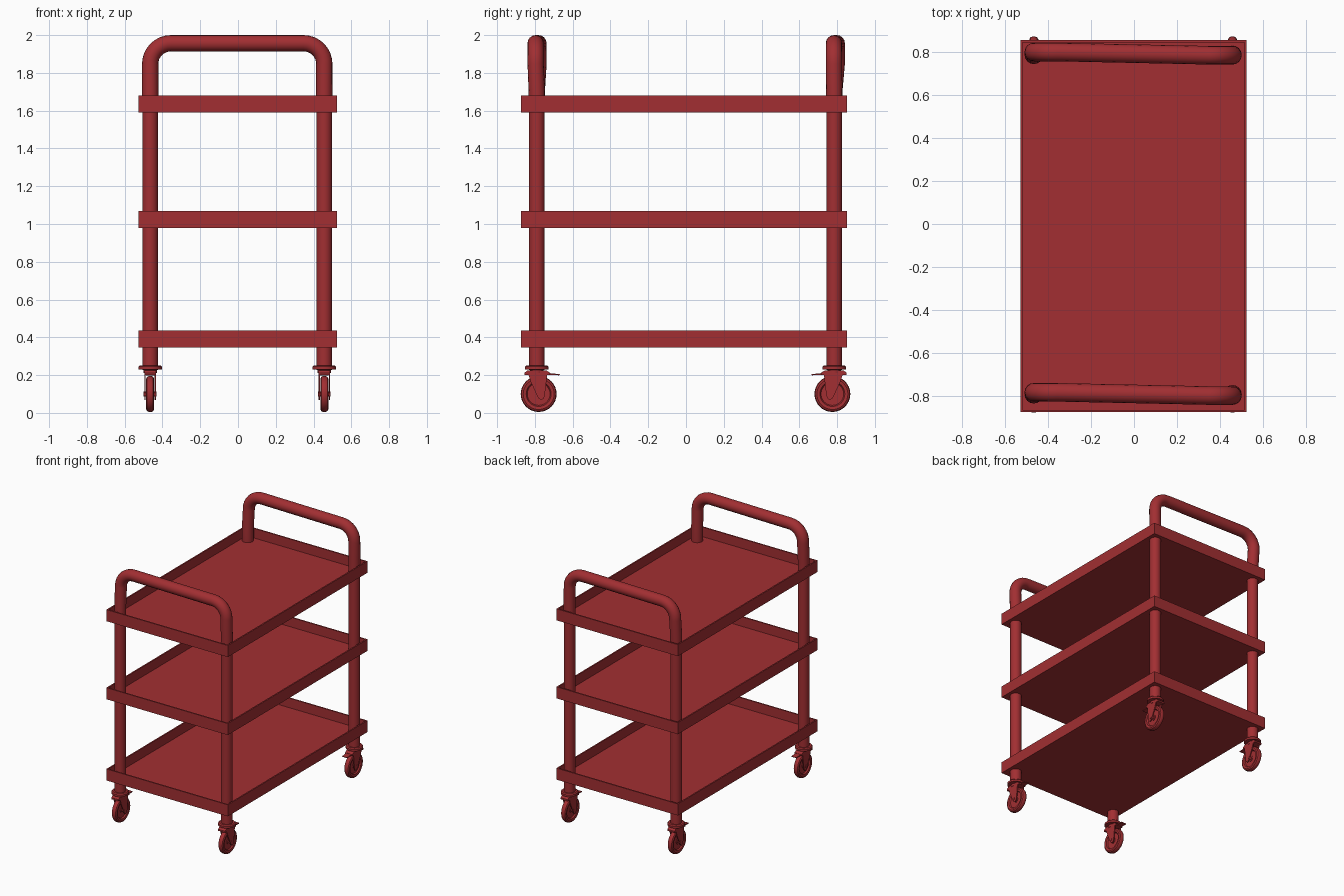
import bpy, bmesh, math
from mathutils import Vector

if "Cube" in bpy.data.objects:
    bpy.data.objects.remove(bpy.data.objects["Cube"])

red = bpy.data.materials.new("red_paint")
red.diffuse_color = (0.36, 0.028, 0.032, 1)
red.use_nodes = True
red.node_tree.nodes["Principled BSDF"].inputs["Base Color"].default_value = red.diffuse_color
LEG_X = (-0.465, 0.457)
LEG_Y = (-0.79, 0.785)


def finish(bm, name, smooth=True):
    bmesh.ops.recalc_face_normals(bm, faces=bm.faces)
    me = bpy.data.meshes.new(name)
    bm.to_mesh(me)
    bm.free()
    ob = bpy.data.objects.new(name, me)
    bpy.context.collection.objects.link(ob)
    me.materials.append(red)
    if smooth:
        bpy.ops.object.select_all(action='DESELECT')
        ob.select_set(True)
        bpy.context.view_layer.objects.active = ob
        bpy.ops.object.shade_smooth_by_angle(angle=math.radians(35))
    return ob


def lathe(name, profile, origin, axis='Z', steps=32):
    """Spin (radius, height) points around an axis through origin."""
    bm = bmesh.new()
    vs = [bm.verts.new((r, 0, h)) for r, h in profile]
    es = [bm.edges.new(p) for p in zip(vs, vs[1:])]
    bmesh.ops.spin(bm, geom=vs + es, cent=(0, 0, 0), axis=(0, 0, 1),
                   angle=2 * math.pi, steps=steps)
    bmesh.ops.remove_doubles(bm, verts=bm.verts, dist=1e-5)
    for v in bm.verts:
        x, y, z = v.co
        v.co = Vector(origin) + (Vector((z, x, y)) if axis == 'X' else v.co)
    return finish(bm, name)


def plate(name, outline, x0, x1, origin, flip=1):
    """Extrude a (y, z) outline from x0 to x1."""
    bm = bmesh.new()
    ox, oy, oz = origin
    f = bm.faces.new([bm.verts.new((ox + x0, oy + flip * y, oz + z)) for y, z in outline])
    ext = bmesh.ops.extrude_face_region(bm, geom=[f], use_keep_orig=True)
    for v in ext['geom']:
        if isinstance(v, bmesh.types.BMVert):
            v.co.x += x1 - x0
    return finish(bm, name)


def tray(name, z):
    x0, x1, y0, y1, h, wall = -0.527, 0.523, -0.873, 0.853, 0.09, 0.015
    bm = bmesh.new()
    bmesh.ops.create_cube(bm, size=1)
    for v in bm.verts:
        v.co = (x0 if v.co.x < 0 else x1, y0 if v.co.y < 0 else y1, z + (h if v.co.z > 0 else 0))
    top = max(bm.faces, key=lambda f: f.calc_center_median().z)
    bmesh.ops.inset_region(bm, faces=[top], thickness=wall)
    # push the inset panel down to form the tray floor
    ext = bmesh.ops.extrude_discrete_faces(bm, faces=[top])
    floor = ext['faces'][0]
    rim = [f for f in bm.faces if f is not floor]
    for v in floor.verts:
        v.co.z -= h - 0.015
    finish(bm, name, smooth=False)


def handle(name, y_left, y_right, y_leg):
    """Bent tube over a pair of legs, slightly skewed in plan."""
    xl, xr, top, r = LEG_X[0], LEG_X[1], 1.957, 0.11
    pts = [(xl, y_leg, 1.62), (xl, y_leg, 1.70)]
    for i in range(9):
        a = math.pi - i * math.pi / 16
        pts.append((xl + r + r * math.cos(a), y_left, top - r + r * math.sin(a)))
    for i in range(9):
        a = math.pi / 2 - i * math.pi / 16
        pts.append((xr - r + r * math.cos(a), y_right, top - r + r * math.sin(a)))
    pts += [(xr, y_leg, 1.70), (xr, y_leg, 1.62)]
    cu = bpy.data.curves.new(name, 'CURVE')
    cu.dimensions = '3D'
    cu.bevel_depth = 0.043
    cu.bevel_resolution = 6
    cu.use_fill_caps = True
    sp = cu.splines.new('POLY')
    sp.points.add(len(pts) - 1)
    for p, co in zip(sp.points, pts):
        p.co = (*co, 1)
    sp.use_smooth = True
    cu.materials.append(red)
    ob = bpy.data.objects.new(name, cu)
    bpy.context.collection.objects.link(ob)


# Trays
for name, z in (("bottom_tray", 0.345), ("middle_tray", 0.98), ("top_tray", 1.59)):
    tray(name, z)

# Handles
handle("front_handle", -0.781, -0.796, LEG_Y[0])
handle("back_handle", 0.798, 0.783, LEG_Y[1])

# Casters: outlines for fork, yoke and brake tab, with +y pointing inward
fork = [(-0.045, 0.205), (0.055, 0.205), (0.05, 0.16), (0.042, 0.09), (0.034, 0.074),
        (0.024, 0.068), (0.012, 0.075), (0.002, 0.09), (-0.032, 0.165)]
yoke = [(-0.065, 0.2), (0.07, 0.2), (0.07, 0.212), (0.05, 0.225), (-0.05, 0.225), (-0.065, 0.212)]
brake = [(0.05, 0.202), (0.118, 0.199), (0.122, 0.205), (0.05, 0.212)]
tyre = [(0, -0.012), (0.022, -0.012), (0.022, -0.008), (0.06, -0.008), (0.066, -0.018),
        (0.082, -0.021), (0.091, -0.016), (0.095, -0.006)]
tyre += [(r, -h) for r, h in reversed(tyre)]

for y, depth in zip(LEG_Y, ("front", "back")):
    inward = -1 if y > 0 else 1
    for x, side in zip(LEG_X, ("left", "right")):
        tag = f"{depth}_{side}_"
        lathe(tag + "leg", [(0, 0.24), (0.041, 0.24), (0.041, 1.69), (0, 1.69)], (x, y, 0))
        lathe(tag + "caster_collar",
              [(0, 0.21), (0.035, 0.21), (0.035, 0.228), (0.062, 0.23), (0.062, 0.245),
               (0.055, 0.252), (0, 0.252)], (x, y, 0))
        wheel_y = y + inward * 0.01
        lathe(tag + "wheel", tyre, (x, wheel_y, 0.1), axis='X')
        lathe(tag + "axle", [(0, -0.034), (0.012, -0.034), (0.012, 0.034), (0, 0.034)],
              (x, wheel_y, 0.1), axis='X', steps=16)
        plate(tag + "yoke", yoke, -0.031, 0.031, (x, y, 0), inward)
        plate(tag + "brake_tab", brake, -0.022, 0.022, (x, y, 0), inward)
        for s, lr in ((-1, "left"), (1, "right")):
            plate(tag + "fork_" + lr, fork, s * 0.024, s * 0.031, (x, y, 0), inward)
